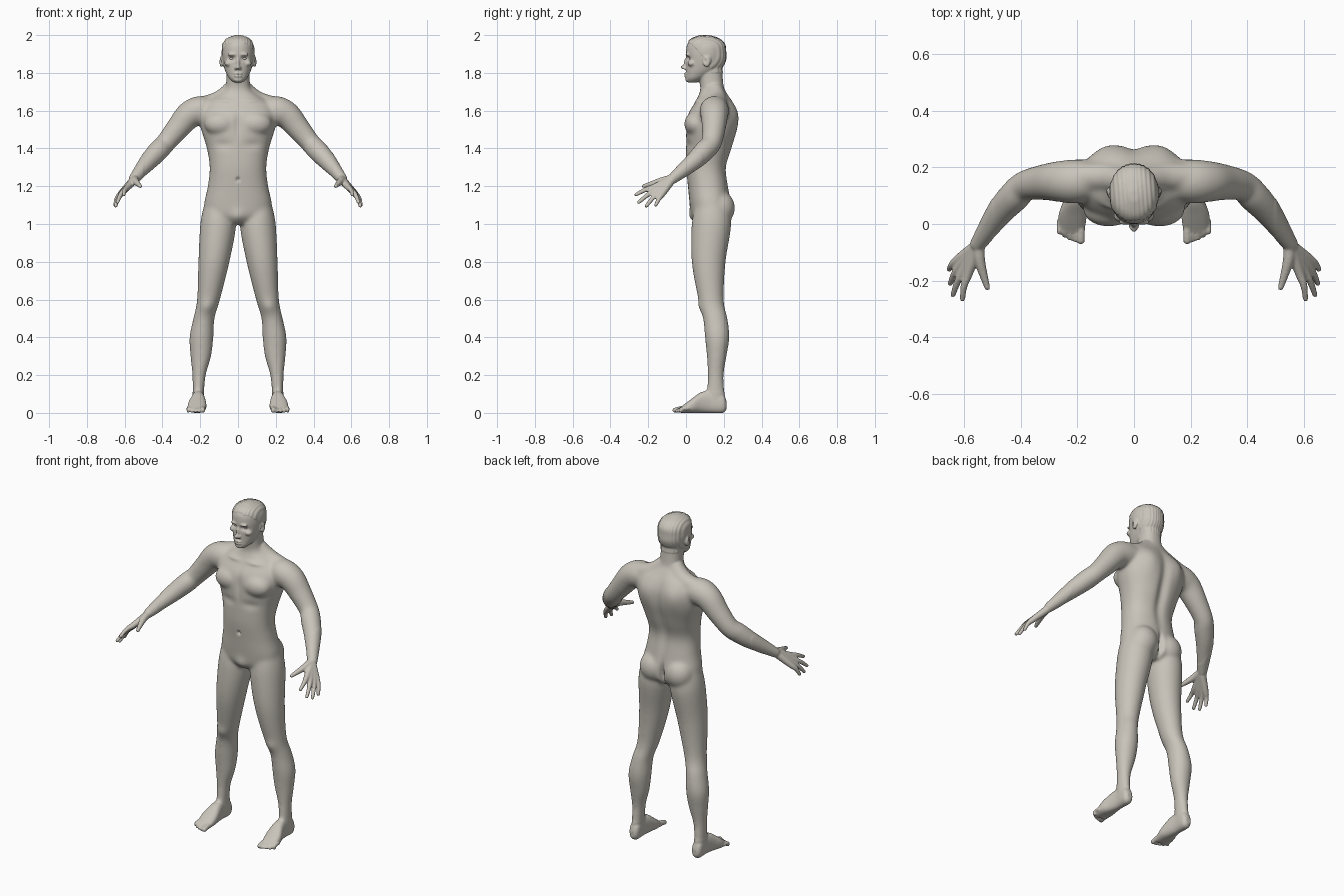
import bpy, bmesh, math
from mathutils import Vector, Matrix

cube = bpy.data.objects.get("Cube")
if cube:
    bpy.data.objects.remove(cube)

skin = bpy.data.materials.new("warm_grey_skin")
skin.use_nodes = True
skin.diffuse_color = (.58, .55, .49, 1)
skin.node_tree.nodes["Principled BSDF"].inputs["Base Color"].default_value = skin.diffuse_color

SIDES = {"left": 1, "right": -1}
SEGMENTS = 32
bm = bmesh.new()


def spline(rows, steps=5):
    """Catmull-Rom interpolation of rows of numbers."""
    rows = [Vector(row) for row in rows]
    smooth, last = [], len(rows) - 1
    for i in range(last):
        start, end = rows[i], rows[i + 1]
        leave = (end - rows[max(0, i - 1)]) / 2
        arrive = (rows[min(last, i + 2)] - start) / 2
        for step in range(steps):
            t = step / steps
            ease = t * t * (3 - 2 * t)
            smooth.append(start.lerp(end, ease) + leave * t * (1 - t) ** 2
                          - arrive * t * t * (1 - t))
    return smooth + [rows[-1]]


def circle(count):
    return [(math.cos(math.tau * k / count), math.sin(math.tau * k / count))
            for k in range(count)]


def skin_rings(rings, side):
    loops = [[bm.verts.new((p[0] * side, p[1], p[2])) for p in ring] for ring in rings]
    faces = [bm.faces.new(loops[0]), bm.faces.new(loops[-1])]
    for low, high in zip(loops, loops[1:]):
        for i in range(len(low)):
            faces.append(bm.faces.new((low[i - 1], low[i], high[i], high[i - 1])))
    bmesh.ops.recalc_face_normals(bm, faces=faces)


def loft(rows, side=1, axis="z", power=2):
    """Rows hold position along the axis, then the limits of the section."""
    rings = []
    for t, a_min, a_max, b_min, b_max in spline(rows):
        ring = []
        for c, s in circle(SEGMENTS):
            a = (a_min + a_max + (a_max - a_min) * math.copysign(abs(c) ** (2 / power), c)) / 2
            b = (b_min + b_max + (b_max - b_min) * math.copysign(abs(s) ** (2 / power), s)) / 2
            ring.append((a, b, t) if axis == "z" else (a, t, b))
        rings.append(ring)
    skin_rings(rings, side)


def symmetric(rows):
    """Rows of height, half width, front and back."""
    return [(z, -half, half, front, back) for z, half, front, back in rows]


def tube(rows, side):
    """Round limb with domed ends; rows hold x, y, z, radius."""
    path = [(row.xyz, row.w) for row in spline(rows)]
    (first, r_first), (last, r_last) = path[0], path[-1]
    start = (first - path[1][0]).normalized()
    end = (last - path[-2][0]).normalized()
    for k in range(1, 4):
        out, shrink = math.sin(k * math.pi / 8), math.cos(k * math.pi / 8)
        path.insert(0, (first + start * r_first * out, r_first * shrink))
        path.append((last + end * r_last * out, r_last * shrink))
    rings = []
    for i, (point, radius) in enumerate(path):
        way = path[min(i + 1, len(path) - 1)][0] - path[max(i - 1, 0)][0]
        turn = way.to_track_quat("Z", "Y")
        rings.append([point + turn @ Vector((c, s, 0)) * radius for c, s in circle(SEGMENTS)])
    skin_rings(rings, side)


def ball(centre, radii, target=bm):
    bmesh.ops.create_icosphere(target, subdivisions=3, radius=1,
                               matrix=Matrix.Translation(centre) @ Matrix.Diagonal((*radii, 1)))


def pair(centre, radii):
    for side in SIDES.values():
        ball((centre[0] * side, *centre[1:]), radii)


# Torso and neck
loft(symmetric([(1, .08, .06, .2), (1.04, .16, .03, .235), (1.1, .18, .02, .24),
                (1.2, .16, .01, .225), (1.3, .15, 0, .215), (1.4, .165, 0, .245),
                (1.5, .195, 0, .27), (1.58, .205, .01, .27), (1.64, .175, .045, .25),
                (1.69, .095, .07, .22), (1.73, .065, .075, .2), (1.83, .06, .06, .19)]),
     power=2.3)

# Skull and jaw
loft(symmetric([(1.75, .024, .01, .06), (1.77, .046, 0, .1), (1.8, .063, 0, .15),
                (1.83, .074, 0, .19), (1.87, .082, 0, .21), (1.91, .085, 0, .21),
                (1.95, .08, .006, .205), (1.98, .06, .03, .175), (1.998, .015, .08, .12)]),
     power=2.15)

# Nose bridge, tip and wings
ball((0, 0, 1.85), (.009, .013, .03))
ball((0, -.015, 1.83), (.012, .014, .011))
pair((.011, -.006, 1.825), (.009, .011, .008))
# Lips and chin
for height in (1.795, 1.783):
    ball((0, 0, height), (.022, .011, .006))
ball((0, .01, 1.765), (.025, .014, .014))
# Brows, cheekbones and ears
pair((.03, .006, 1.897), (.026, .01, .008))
pair((.05, .03, 1.85), (.022, .022, .016))
pair((.088, .11, 1.86), (.011, .02, .03))
# Buttocks and chest
pair((.085, .18, 1.085), (.085, .08, .09))
pair((.09, .05, 1.53), (.09, .06, .065))

# Limbs
leg = [(1.1, .04, .18, .05, .22), (1, .01, .2, .03, .24), (.8, .045, .21, .03, .21),
       (.6, .095, .217, .065, .2), (.5, .124, .237, .09, .22), (.4, .13, .257, .1, .23),
       (.3, .142, .252, .11, .215), (.2, .17, .242, .115, .2), (.1, .18, .24, .11, .205),
       (.04, .18, .24, .12, .205)]
foot = [(.215, .195, .225, .02, .06), (.195, .18, .24, 0, .1), (.13, .18, .24, 0, .12),
        (.08, .173, .25, 0, .11), (.03, .167, .266, 0, .075), (-.03, .175, .262, 0, .03)]
arm = [(.13, .16, 1.6, .065), (.2, .15, 1.6, .078), (.26, .15, 1.575, .073),
       (.32, .147, 1.505, .063), (.385, .134, 1.427, .054), (.42, .1, 1.39, .056),
       (.47, .045, 1.335, .049), (.55, -.07, 1.24, .028)]
trapezius = [(.03, .15, 1.715, .045), (.1, .165, 1.655, .05), (.19, .165, 1.625, .05)]
thumb = [(.548, -.085, 1.237, .022), (.543, -.135, 1.226, .019), (.517, -.225, 1.2, .01)]
wrist = Vector((.55, -.075, 1.235))
index_knuckle, little_knuckle = Vector((.583, -.17, 1.195)), Vector((.62, -.125, 1.16))
fingertips = [(.605, -.265, 1.155), (.638, -.25, 1.115), (.648, -.21, 1.095), (.652, -.16, 1.1)]

for side in SIDES.values():
    loft(leg, side)
    loft(foot, side, axis="y", power=2.4)
    for limb in (arm, trapezius, thumb):
        tube(limb, side)
    # Fingers run from the wrist, so that they also fill the palm
    for i, tip in enumerate(fingertips):
        tip = Vector(tip)
        knuckle = index_knuckle.lerp(little_knuckle, i / 3)
        root = wrist.lerp(knuckle, i / 20)
        bend = knuckle.lerp(tip, .5) + Vector((.005, 0, .005))
        tube([(*root, .022), (*knuckle, .017), (*bend, .0125), (*tip, .0095)], side)
    # Toes, the big one first
    for i in range(5):
        size = .0095 if i else .014
        x = .187 + .019 * i
        tip = -.058 + .002 * i * i
        tube([(x, .01, .024, size), (x, -.025, .022, size), (x, tip, size, size)], side)

# Fuse everything into one skin
mesh = bpy.data.meshes.new("body")
bm.to_mesh(mesh)
bm.free()
body = bpy.data.objects.new("body", mesh)
bpy.context.collection.objects.link(body)
bpy.context.view_layer.objects.active = body
fuse = body.modifiers.new("fuse", "REMESH")
fuse.mode, fuse.voxel_size = "VOXEL", .005
bpy.ops.object.modifier_apply(modifier=fuse.name)

# Blend the joints, keeping hands, feet and face crisp
bm = bmesh.new()
bm.from_mesh(body.data)
soft = [v for v in bm.verts if abs(v.co.x) < .5 and .11 < v.co.z < 1.735]
for verts, times in ((soft, 30), (bm.verts[:], 2)):
    for _ in range(times):
        bmesh.ops.smooth_vert(bm, verts=verts, factor=.5,
                              use_axis_x=True, use_axis_y=True, use_axis_z=True)


def push(centre, radii, depth):
    """Soft sculpt stroke along y, mirrored across x."""
    x, y, z = centre
    wide, deep, tall = radii
    for v in bm.verts:
        if abs(v.co.z - z) < 2 * tall:
            offset = Vector(((abs(v.co.x) - x) / wide, (v.co.y - y) / deep, (v.co.z - z) / tall))
            v.co.y += depth * math.exp(-offset.length_squared)


# Spine groove, shoulder blades and buttock cleft
push((0, .25, 1.4), (.03, .08, .2), -.018)
push((.1, .27, 1.58), (.06, .06, .09), .015)
push((0, .25, 1.07), (.014, .07, .06), -.03)
# Breastbone, ribs, navel, collar bones and groin
push((0, 0, 1.53), (.018, .05, .07), .008)
push((.08, 0, 1.42), (.05, .05, .025), .007)
push((0, .01, 1.235), (.009, .04, .011), .012)
push((.08, .05, 1.655), (.05, .04, .012), -.008)
push((0, .04, 1.035), (.035, .06, .04), -.012)
# Kneecaps, eye sockets and mouth line
push((.165, .07, .56), (.035, .04, .035), -.008)
push((.032, .01, 1.877), (.018, .03, .012), .015)
push((0, -.01, 1.789), (.022, .02, .003), .005)

# Cropped hair raised over the scalp, with combed strands, and hollow ears
bm.normal_update()
for v in bm.verts:
    x, y, z = v.co
    hairline = 1.955 - 1.1 * max(0, y - .03) if y < .13 else 1.8
    if z > hairline and y > .015 and abs(x) < .088:
        v.co += v.normal * (.0025 + .0012 * math.sin(x * 420 + y * 30))
    elif abs(x) > .09 and z > 1.8:
        hollow = math.exp(-((y - .1) / .01) ** 2 - ((z - 1.864) / .014) ** 2)
        v.co.x -= math.copysign(.009 * hollow, x)


def finish(shape, target):
    for face in shape.faces:
        face.smooth = True
    shape.to_mesh(target)
    shape.free()
    target.materials.clear()
    target.materials.append(skin)


finish(bm, body.data)

# Eyeballs
for name, side in SIDES.items():
    eye = bmesh.new()
    ball((.032 * side, .031, 1.876), (.015, .014, .01), eye)
    mesh = bpy.data.meshes.new(name + "_eye")
    finish(eye, mesh)
    bpy.context.collection.objects.link(bpy.data.objects.new(mesh.name, mesh))
